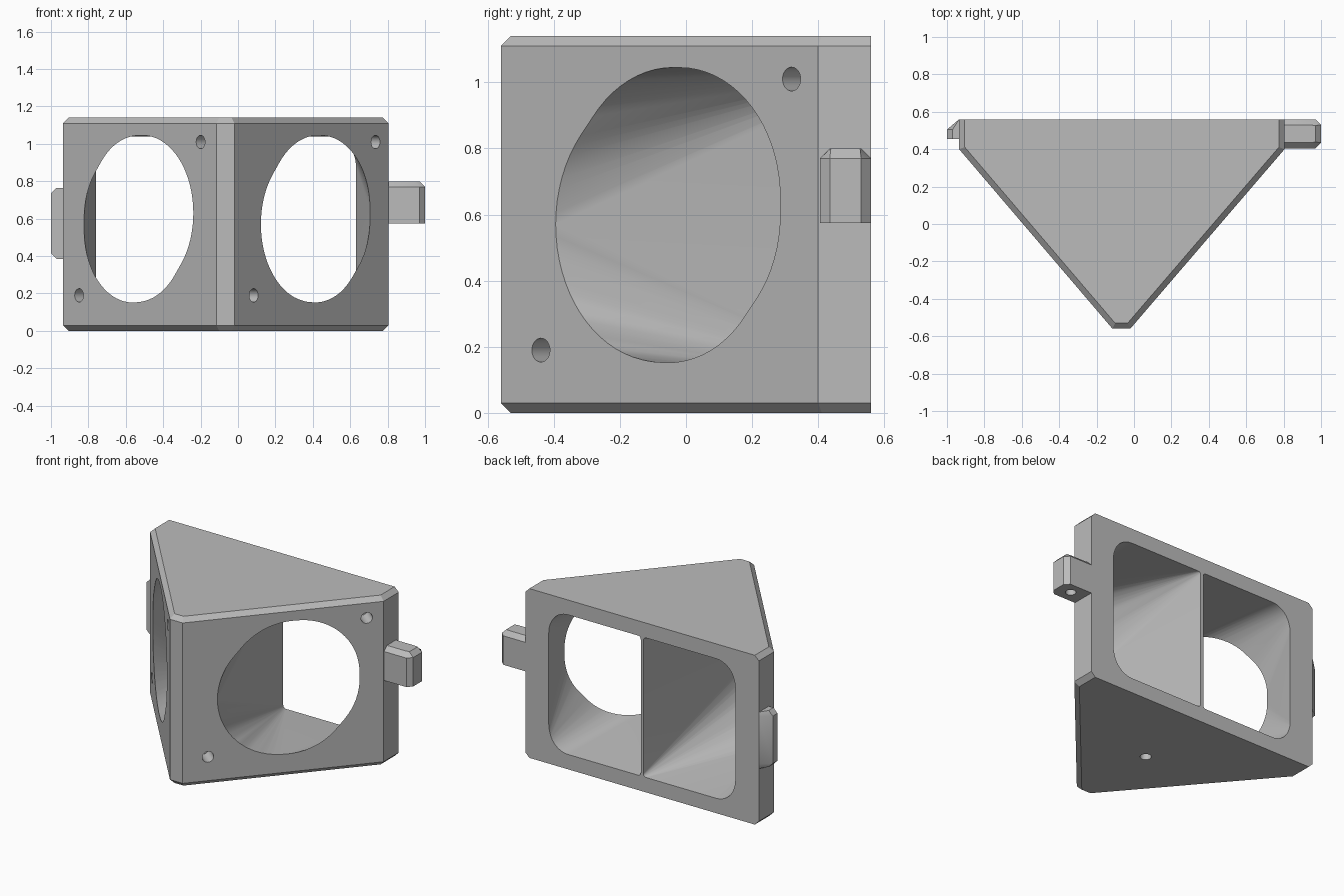
import bpy, bmesh, math
from mathutils import Vector

if bpy.data.objects.get("Cube"):
    bpy.data.objects.remove(bpy.data.objects["Cube"], do_unlink=True)

grey = bpy.data.materials.new("plain grey")
grey.use_nodes = True
colour = (0.5, 0.5, 0.5, 1)
grey.diffuse_color = colour
grey.node_tree.nodes["Principled BSDF"].inputs["Base Color"].default_value = colour

H, C = 1.14, 0.03          # body height, chamfer
MID = -0.065               # x of the wall between the ducts
UP = Vector((0, 0, 1))


def finish(bm, name):
    bmesh.ops.recalc_face_normals(bm, faces=bm.faces)
    mesh = bpy.data.meshes.new(name)
    bm.to_mesh(mesh)
    bm.free()
    obj = bpy.data.objects.new(name, mesh)
    bpy.context.collection.objects.link(obj)
    mesh.materials.append(grey)
    return obj


def stack(name, layers):
    """Prism through matching outlines, each given as (z, points)."""
    bm = bmesh.new()
    rings = [[bm.verts.new((x, y, z)) for x, y in pts] for z, pts in layers]
    for a, b in zip(rings, rings[1:]):
        for i in range(len(a)):
            j = (i + 1) % len(a)
            bm.faces.new((a[i], a[j], b[j], b[i]))
    bm.faces.new(rings[0])
    bm.faces.new(rings[-1])
    return finish(bm, name)


def hull(name, points):
    bm = bmesh.new()
    for p in points:
        bm.verts.new(p)
    out = bmesh.ops.convex_hull(bm, input=bm.verts)
    junk = {g for g in out["geom_interior"] + out["geom_unused"]
            if isinstance(g, bmesh.types.BMVert)}
    bmesh.ops.delete(bm, geom=list(junk), context="VERTS")
    bmesh.ops.dissolve_limit(bm, angle_limit=0.001, verts=bm.verts, edges=bm.edges)
    return finish(bm, name)


def arc(centre, u, v, r, start=0, sweep=360, n=72):
    return [centre + r * (u * math.cos(a) + v * math.sin(a))
            for a in (math.radians(start + sweep * i / n) for i in range(n + 1))]


def rod(name, centre, axis, r, depth):
    """Round cutter running a given depth to both sides of a surface."""
    u = axis.orthogonal().normalized()
    v = axis.cross(u)
    ring = arc(centre, u, v, r, n=32)[:-1]
    return hull(name, [p + axis * s for p in ring for s in (-depth, depth)])


def cut(obj, cutter):
    mod = obj.modifiers.new("cut", "BOOLEAN")
    mod.operation, mod.solver, mod.object = "DIFFERENCE", "EXACT", cutter
    bpy.context.view_layer.objects.active = obj
    bpy.ops.object.modifier_apply(modifier=mod.name)
    bpy.data.objects.remove(cutter, do_unlink=True)


# wedge body, chamfered above and below except along the back
outer = [(-0.935, 0.56), (-0.935, 0.40), (-0.115, -0.56),
         (-0.02, -0.56), (0.805, 0.40), (0.805, 0.56)]
inner = [(-0.905, 0.56), (-0.905, 0.411), (-0.101, -0.53),
         (-0.034, -0.53), (0.775, 0.411), (0.775, 0.56)]
body = stack("duct_body", [(0, inner), (C, outer), (H - C, outer), (H, inner)])

# a duct and two screw holes on each slanted face
for side, centre in ((1, Vector((0.41, -0.06, 0.60))), (-1, Vector((-0.525, -0.08, 0.60)))):
    u = Vector((0.825, 0.96 * side, 0)).normalized()
    out = u.cross(UP)
    # snap the centre onto the slanted face
    foot = Vector((-0.02 if side > 0 else -0.115, -0.56, 0))
    centre += out * (foot - centre).dot(out)
    shift = u * 0.026 + UP * 0.03
    slot = arc(centre + shift, u, UP, 0.415) + arc(centre - shift, u, UP, 0.415)
    pts = slot + [p + out * 0.02 for p in slot]
    # rounded rear window: large outer corners, small inner corners
    X = Vector((side, 0, 0))
    for x, r, angles in ((0.69, 0.14, (0, 270)), (0.01, 0.02, (90, 180))):
        for a in angles:
            cx = x - r if x > 0.1 else x + r
            cz = 1.04 - r if a in (0, 90) else 0.10 + r
            for y in (0.56, 0.58):
                pts += arc(Vector((MID + side * cx, y, cz)), X, UP, r, a, 90, 12)
    cut(body, hull("duct_cutter", pts))
    for s in (1, -1):
        cut(body, rod("screw_cutter", centre + s * (u * 0.5 + UP * 0.41), out, 0.036, 0.12))

# blind hole underneath
cut(body, rod("base_cutter", Vector((-0.075, 0.02, 0)), UP, 0.034, 0.25))

# mounting lug with chamfered top and end, and a blind hole below
def lug_ring(i):
    e = 1.0 - i
    return [(0.80, 0.405 + i), (e - C, 0.405 + i), (e, 0.435 + i / 9),
            (e, 0.53 - i / 9), (e - C, 0.56 - i), (0.80, 0.56 - i)]


lug = stack("mounting_lug", [(0.575, lug_ring(0)), (0.77, lug_ring(0)), (0.80, lug_ring(C))])
cut(lug, rod("lug_cutter", Vector((0.905, 0.485, 0.575)), UP, 0.032, 0.12))

# latch strip on the opposite side, sloped at the back and ends
def latch_ring(x):
    return [(-0.93, 0.455), (x, 0.455), (x, 0.505), (-0.935, 0.56), (-0.93, 0.56)]


latch = stack("latch_strip", [(0.385, latch_ring(-0.97)), (0.415, latch_ring(-1.0)),
                              (0.735, latch_ring(-1.0)), (0.765, latch_ring(-0.97))])

for obj in (body, lug, latch):
    bpy.ops.object.select_all(action="DESELECT")
    obj.select_set(True)
    bpy.context.view_layer.objects.active = obj
    bpy.ops.object.shade_smooth_by_angle(angle=math.radians(25))
